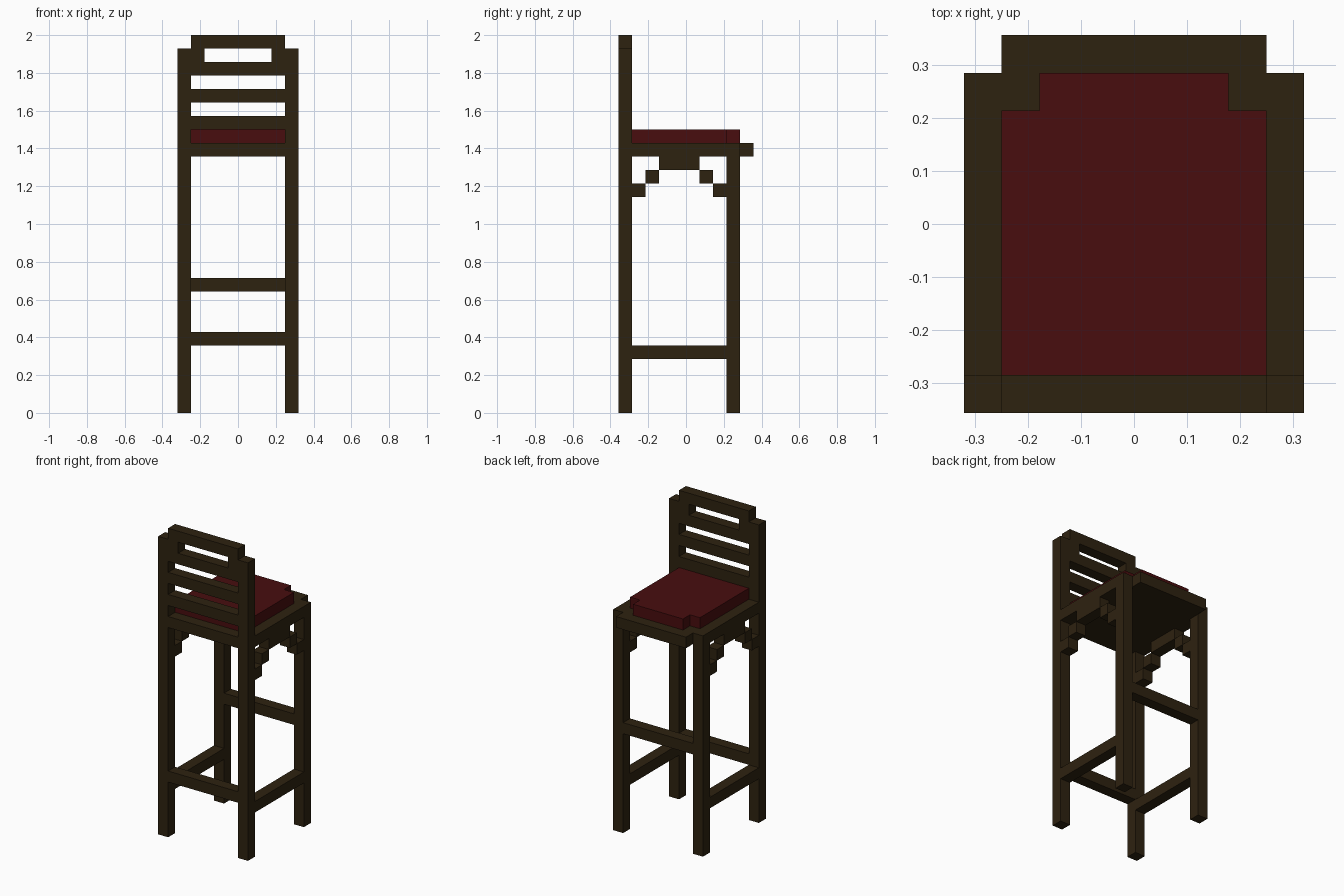
import bpy
import bmesh

if "Cube" in bpy.data.objects:
    bpy.data.objects.remove(bpy.data.objects["Cube"])

U = 2 / 28  # block size: the chair is 9 x 10 x 28 blocks


def material(name, rgb):
    m = bpy.data.materials.new(name)
    m.diffuse_color = (*rgb, 1)
    m.use_nodes = True
    m.node_tree.nodes["Principled BSDF"].inputs["Base Color"].default_value = m.diffuse_color
    return m


WOOD = material("dark wood", (0.027, 0.016, 0.005))
RED = material("dark red cloth", (0.065, 0.004, 0.0045))


def slab(name, half_outline, z0, z1, mat):
    """Extrude an outline, mirrored across x = 0, from z0 to z1 (block units)."""
    pts = half_outline + [(-x, y) for x, y in reversed(half_outline)]
    bm = bmesh.new()
    face = bm.faces.new([bm.verts.new((x * U, (y - 5) * U, z0 * U)) for x, y in pts])
    top = bmesh.ops.extrude_face_region(bm, geom=[face])["geom"]
    bmesh.ops.translate(bm, vec=(0, 0, (z1 - z0) * U),
                        verts=[v for v in top if isinstance(v, bmesh.types.BMVert)])
    bmesh.ops.recalc_face_normals(bm, faces=bm.faces)
    me = bpy.data.meshes.new(name)
    bm.to_mesh(me)
    bm.free()
    me.materials.append(mat)
    ob = bpy.data.objects.new(name, me)
    bpy.context.collection.objects.link(ob)
    return ob


def rail(name, half_width, y, z):
    slab(name, [(half_width, y), (half_width, y + 1)], z, z + 1, WOOD)


def side_part(name, y0, y1, z0, z1, x0=3.5):
    """Box one block wide on both sides of the chair."""
    for side, s in (("left", -1), ("right", 1)):
        ob = slab(f"{side}_{name}", [(0.5, y0), (0.5, y1)], z0, z1, WOOD)
        ob.location.x = s * (x0 + 0.5) * U


# Posts and legs
side_part("backrest_post", 0, 1, 0, 27)
side_part("leg", 8, 9, 0, 19)

# Backrest rails and the raised handle on top
for i, z in enumerate((21, 23, 25)):
    rail(f"backrest_rail_{i + 1}", 3.5, 0, z)
rail("handle_bar", 3.5, 0, 27)
side_part("handle_support", 0, 1, 26, 27, x0=2.5)

# Seat board with stepped lip, notched around the posts
slab("seat", [(3.5, 0), (3.5, 1), (4.5, 1), (4.5, 9), (3.5, 9), (3.5, 10)], 19, 20, WOOD)

# Cushion with notched corners
slab("cushion", [(3.5, 1), (3.5, 8), (2.5, 8), (2.5, 9)], 20, 21, RED)

# Stretchers between the legs
rail("backrest_side_stretcher", 3.5, 0, 5)
rail("footrest", 3.5, 8, 9)
side_part("side_stretcher", 1, 8, 4, 5)

# Stepped arch brackets under the seat sides
side_part("arch_center", 3, 6, 18, 19)
for name, step, foot in (("rear", 2, 1), ("fore", 6, 7)):
    side_part(f"{name}_arch_step", step, step + 1, 17, 18)
    side_part(f"{name}_arch_foot", foot, foot + 1, 16, 17)
